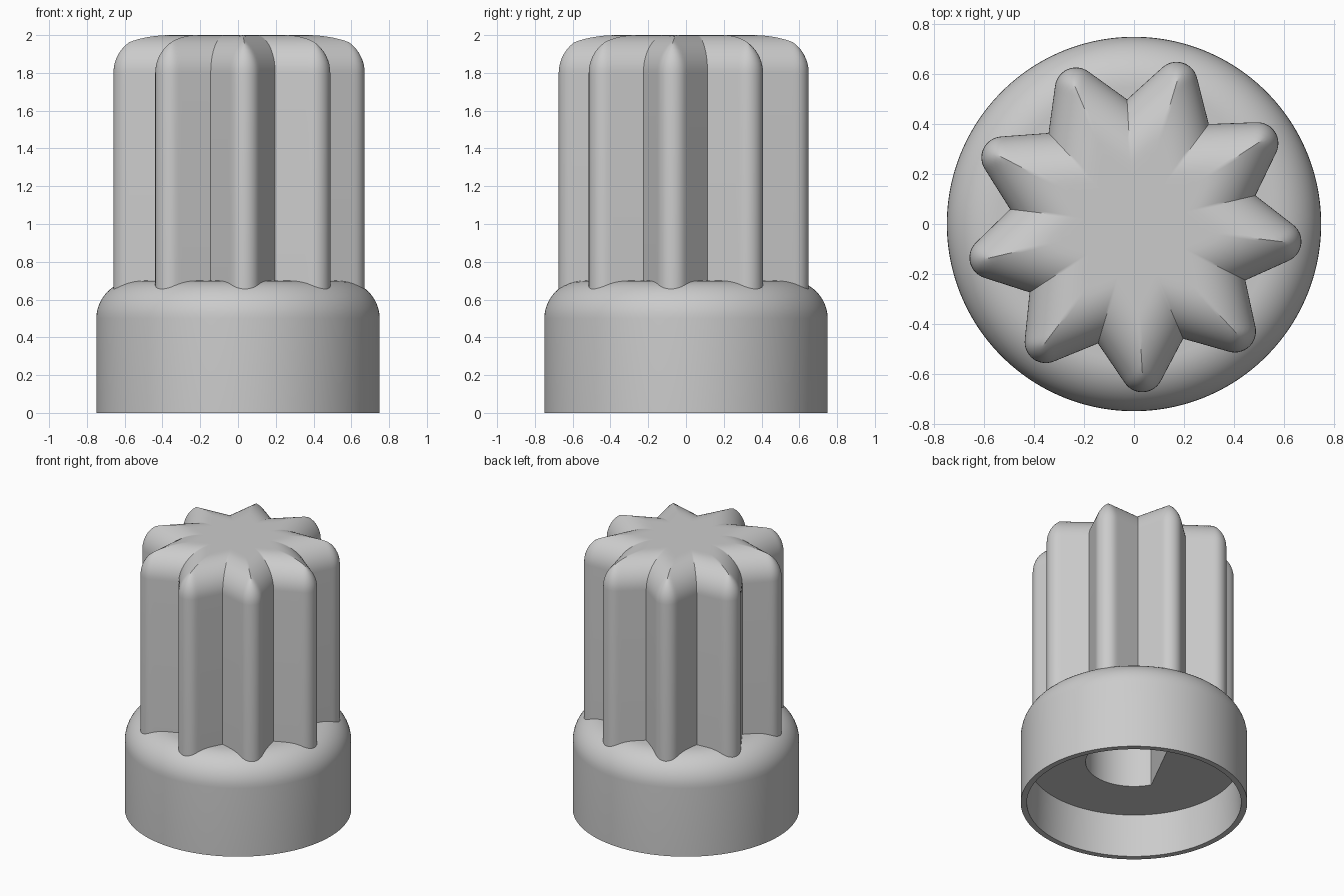
import bpy, bmesh
from math import radians, degrees, sin, cos, atan2, hypot, sqrt, pi

cube = bpy.data.objects.get("Cube")
if cube:
    bpy.data.objects.remove(cube, do_unlink=True)

grey = bpy.data.materials.new("plain grey")
grey.use_nodes = True
grey.diffuse_color = (0.6, 0.6, 0.6, 1)
grey.node_tree.nodes["Principled BSDF"].inputs["Base Color"].default_value = (0.6, 0.6, 0.6, 1)

SEGMENTS = 360
LOBES = 9
TURN = radians(73.2)          # direction of one lobe tip
HALF_LOBE = pi / LOBES
TIP, VALLEY = 0.675, 0.5      # radii of the fluted grip
FLANK = radians(31)           # flank angle to the lobe axis
FILLET = 0.2
TOP = 2.0

# Flank line offset, and the circle that rounds each lobe tip
offset = VALLEY * sin(HALF_LOBE + FLANK)
tip_round = (offset - TIP * sin(FLANK)) / (1 - sin(FLANK))
tip_centre = TIP - tip_round
tangent = atan2(tip_round * cos(FLANK), tip_centre + tip_round * sin(FLANK))


def lobe_angle(t):
    """Unsigned angle from the nearest lobe axis."""
    return abs((t + HALF_LOBE) % (2 * HALF_LOBE) - HALF_LOBE)


def grip_radius(t):
    a = lobe_angle(t)
    if a < tangent:
        return tip_centre * cos(a) + sqrt(tip_round ** 2 - (tip_centre * sin(a)) ** 2)
    return offset / sin(a + FLANK)


def grip_top(r, t):
    """Height of the rounded top, from the distance to the outline."""
    a = lobe_angle(t)
    x, y = r * cos(a), r * sin(a)
    if x > tip_centre and atan2(y, x - tip_centre) < pi / 2 - FLANK:
        d = tip_round - hypot(x - tip_centre, y)
    else:
        d = offset - x * sin(FLANK) - y * cos(FLANK)
    d = min(max(d, 0), FILLET)
    return TOP - FILLET + sqrt(FILLET ** 2 - (FILLET - d) ** 2)


def loft(name, rings):
    """Skin a stack of rings; each ring maps an angle to (radius, height)."""
    bm = bmesh.new()
    angles = [2 * pi * i / SEGMENTS for i in range(SEGMENTS)]
    loops = []
    for ring in rings:
        loop = []
        for t in angles:
            r, z = ring(t)
            loop.append(bm.verts.new((r * cos(t + TURN), r * sin(t + TURN), z)))
        loops.append(loop)
    for low, high in zip(loops, loops[1:]):
        for i in range(SEGMENTS):
            j = (i + 1) % SEGMENTS
            bm.faces.new((low[i], low[j], high[j], high[i]))
    bmesh.ops.remove_doubles(bm, verts=bm.verts, dist=0.00001)
    mesh = bpy.data.meshes.new(name)
    bm.to_mesh(mesh)
    bm.free()
    mesh.materials.append(grey)
    obj = bpy.data.objects.new(name, mesh)
    bpy.context.collection.objects.link(obj)
    bpy.ops.object.select_all(action='DESELECT')
    obj.select_set(True)
    bpy.context.view_layer.objects.active = obj
    bpy.ops.object.shade_smooth_by_angle(angle=radians(30))
    return obj


def circle(r, z):
    return lambda t: (r, z)


def shaft_hole(z):
    """D-shaped ring with its flat facing one of the lobes."""
    def ring(t):
        c = cos(t - 4 * HALF_LOBE)
        return (min(0.32, 0.18 / c) if c > 0.1 else 0.32), z
    return ring


# Fluted grip: straight walls, then a filleted top closing at the centre
def cap_ring(s):
    def ring(t):
        r = grip_radius(t) * s
        return r, grip_top(r, t)
    return ring


STEPS = 20
walls = [lambda t: (grip_radius(t), 0.6)]
cap = [cap_ring(1 - (i / STEPS) ** 2) for i in range(STEPS + 1)]
loft("fluted_grip", walls + cap)

# Base skirt: shaft hole, hollow underside, rim, outer wall and shoulder
inside = [circle(0, 1.5), shaft_hole(1.5), shaft_hole(0.31),
          circle(0.70, 0.31), circle(0.71, 0)]
shoulder = [circle(0.55 + FILLET * cos(i * pi / 24), 0.5 + FILLET * sin(i * pi / 24))
            for i in range(13)]
loft("base_skirt", inside + [circle(0.75, 0)] + shoulder + [circle(0.45, 0.7)])
